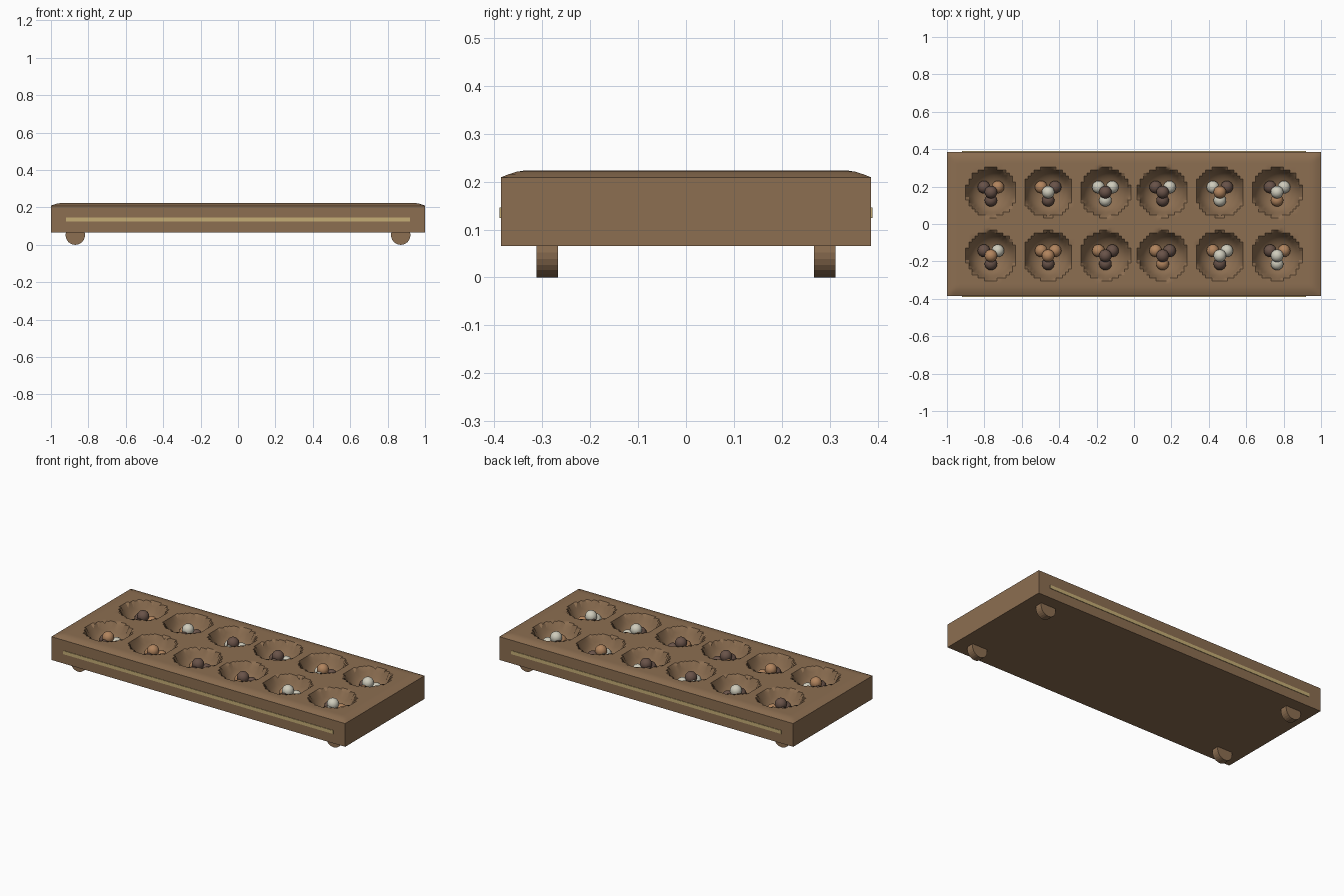
import bpy, bmesh, math

cube = bpy.data.objects.get("Cube")
if cube:
    bpy.data.objects.remove(cube, do_unlink=True)


def material(name, color):
    m = bpy.data.materials.new(name)
    m.use_nodes = True
    m.diffuse_color = (*color, 1)
    m.node_tree.nodes["Principled BSDF"].inputs["Base Color"].default_value = (*color, 1)
    return m


WOOD = material("brown wood", (0.262, 0.156, 0.082))
INLAY = material("pale gold inlay", (0.56, 0.42, 0.18))
STONES = {
    "D": material("dark brown stone", (0.14, 0.085, 0.065)),
    "T": material("tan stone", (0.44, 0.23, 0.11)),
    "W": material("ivory stone", (0.62, 0.60, 0.50)),
}

HALF_X, HALF_Y = 1.0, 0.386
BOTTOM, TOP = 0.066, 0.223
PIT_R, PIT_DEPTH = 0.124, 0.11
PIT_X = [0.306 * (i - 2.5) for i in range(6)]
PIT_Y = [0.17, -0.17]


def finish(bm, name, mat, smooth=None):
    mesh = bpy.data.meshes.new(name)
    bm.to_mesh(mesh)
    bm.free()
    mesh.materials.append(mat)
    obj = bpy.data.objects.new(name, mesh)
    bpy.context.collection.objects.link(obj)
    if smooth:
        bpy.ops.object.select_all(action="DESELECT")
        obj.select_set(True)
        bpy.context.view_layer.objects.active = obj
        bpy.ops.object.shade_smooth_by_angle(angle=math.radians(smooth))
    return obj


def top_height(x, y):
    """Height of the carved top: eased outer edges and twelve round bowls."""
    edge = min(HALF_X - abs(x), HALF_Y - abs(y))
    ease = max(0, 1 - edge / 0.045)
    z = TOP - 0.014 * ease ** 1.4
    d = min(math.hypot(x - px, y - py) for px in PIT_X for py in PIT_Y)
    if d < PIT_R:
        z -= PIT_DEPTH * math.sqrt(1 - (d / PIT_R) ** 2)
    return z


# Board: carved grid for the top, extruded down to a flat underside
bm = bmesh.new()
bmesh.ops.create_grid(bm, x_segments=120, y_segments=48, size=1)
for v in bm.verts:
    v.co.y *= HALF_Y
    v.co.z = top_height(v.co.x, v.co.y)
rim = [e for e in bm.edges if e.is_boundary]
skirt = bmesh.ops.extrude_edge_only(bm, edges=rim)["geom"]
for v in skirt:
    if isinstance(v, bmesh.types.BMVert):
        v.co.z = BOTTOM
bmesh.ops.contextual_create(bm, geom=[e for e in bm.edges if e.is_boundary])
bmesh.ops.recalc_face_normals(bm, faces=bm.faces)
finish(bm, "board", WOOD, 30)

# Inlay strips along both long sides
for name, side in (("front", -1), ("back", 1)):
    bm = bmesh.new()
    bmesh.ops.create_cube(bm, size=1)
    for v in bm.verts:
        v.co.x *= 1.84
        v.co.y = v.co.y * 0.008 + side * 0.385
        v.co.z = v.co.z * 0.021 + 0.135
    finish(bm, name + "_inlay", INLAY)

# Round feet lying across the board
for xs, xname in ((-1, "right"), (1, "left")):
    for ys, yname in ((-1, "front"), (1, "back")):
        bm = bmesh.new()
        bmesh.ops.create_cone(bm, cap_ends=True, segments=24, radius1=0.052,
                              radius2=0.052, depth=0.045)
        for v in bm.verts:
            x, y, z = v.co
            v.co = (x + xs * 0.87, z + ys * 0.29, y + 0.052)
        bmesh.ops.recalc_face_normals(bm, faces=bm.faces)
        finish(bm, f"{yname}_{xname}_foot", WOOD)

# Stones: three on the bowl floor and one resting on top of them
SPOTS = [(-0.037, 0.027, 0.15), (0.037, 0.027, 0.15), (0, 0, 0.186), (0, -0.043, 0.15)]
ROWS = {
    PIT_Y[0]: ["DTDD", "TDWD", "WWDW", "DWDD", "WDTW", "DWWT"],
    PIT_Y[1]: ["DWTD", "TTTD", "TDDD", "TDDT", "TWWD", "DTWW"],
}
for py, row in ROWS.items():
    for i, kinds in enumerate(row):
        for j, (kind, (dx, dy, z)) in enumerate(zip(kinds, SPOTS)):
            bm = bmesh.new()
            bmesh.ops.create_uvsphere(bm, u_segments=16, v_segments=10, radius=0.034)
            bmesh.ops.translate(bm, verts=bm.verts, vec=(PIT_X[i] + dx, py + dy, z))
            side = "back" if py > 0 else "front"
            finish(bm, f"{side}_pit_{i + 1}_stone_{j + 1}", STONES[kind], 60)
